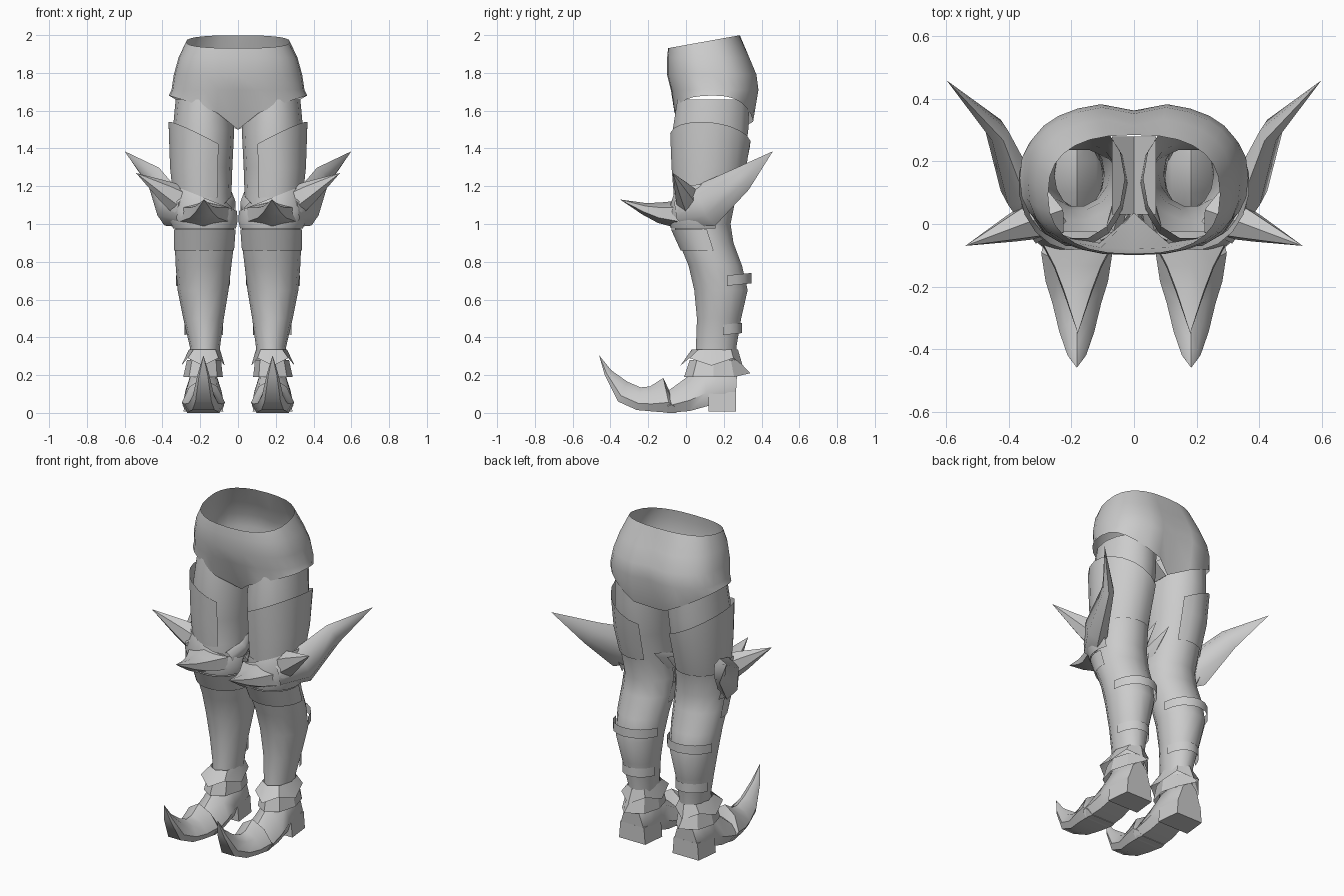
import bpy, bmesh
from math import sin, cos, pi, radians
from mathutils import Vector

cube = bpy.data.objects.get("Cube")
if cube:
    bpy.data.objects.remove(cube, do_unlink=True)

grey = bpy.data.materials.new("plain_grey")
grey.use_nodes = True
TONE = (0.6, 0.6, 0.6, 1)
grey.diffuse_color = TONE
grey.node_tree.nodes["Principled BSDF"].inputs["Base Color"].default_value = TONE


def loft(name, rings, closed=True, caps=(False, False), tip=None, mirror=True, sharp=45):
    """Skin a list of equal rings, with optional end caps or a pointed tip."""
    bm = bmesh.new()
    rows = [[bm.verts.new(p) for p in ring] for ring in rings]
    n = len(rows[0])
    span = range(n if closed else n - 1)
    for a, b in zip(rows, rows[1:]):
        for i in span:
            j = (i + 1) % n
            bm.faces.new((a[i], a[j], b[j], b[i]))
    if caps[0]:
        bm.faces.new(rows[0])
    if caps[1]:
        bm.faces.new(rows[-1])
    if tip:
        point = bm.verts.new(tip)
        for i in span:
            bm.faces.new((rows[-1][i], rows[-1][(i + 1) % n], point))
    bmesh.ops.recalc_face_normals(bm, faces=bm.faces)
    mesh = bpy.data.meshes.new(name)
    bm.to_mesh(mesh)
    bm.free()
    mesh.materials.append(grey)
    mesh.shade_smooth()
    mesh.set_sharp_from_angle(angle=radians(sharp))
    obj = bpy.data.objects.new(name, mesh)
    bpy.context.collection.objects.link(obj)
    if mirror:
        obj.modifiers.new("mirror", "MIRROR").use_mirror_merge = False
    return obj


def oval(z, x0, x1, y0, y1, n=14, arc=None, tilt=(0, 0)):
    """Level oval between the given bounds, whole or as an arc, optionally tilted."""
    cx, cy, rx, ry = (x0 + x1) / 2, (y0 + y1) / 2, (x1 - x0) / 2, (y1 - y0) / 2
    if arc:
        angles = [radians(arc[0] + (arc[1] - arc[0]) * i / (n - 1)) for i in range(n)]
    else:
        angles = [2 * pi * i / n for i in range(n)]
    return [(cx + rx * cos(a), cy + ry * sin(a),
             z + tilt[0] * rx * cos(a) + tilt[1] * ry * sin(a)) for a in angles]


def spike(name, sections, tip, n=6):
    """Horn along a path of (centre, thickness, height) sections."""
    centres = [Vector(s[0]) for s in sections] + [Vector(tip)]
    rings = []
    for i, (c, thick, high) in enumerate(sections):
        along = centres[i + 1] - centres[max(i - 1, 0)]
        side = along.cross(Vector((0, 0, 1))).normalized()
        up = side.cross(along).normalized()
        rings.append([centres[i] + side * thick * cos(2 * pi * k / n + pi / 2)
                      + up * high * sin(2 * pi * k / n + pi / 2) for k in range(n)])
    return loft(name, rings, tip=tip, sharp=50)


# Hips: open shell with a hem that rises to the outside
def soft(v):
    return (abs(v) ** 0.8) * (1 if v > 0 else -1)


def hip_ring(z, rx, front, back, tilt=0.0, hem=False):
    ring = []
    cy, ry = (front + back) / 2, (back - front) / 2
    for i in range(28):
        a = 2 * pi * i / 28
        x, y = rx * soft(cos(a)), cy + ry * soft(sin(a))
        near = max(0, 1 - abs(x) / 0.09)
        h = z + tilt * (y - cy)
        if hem:
            out = abs(x) / rx
            h = 1.5 + 0.18 * out ** (0.6 if y < cy else 1.2)
            y += near * (0.1 if y < cy else -0.07)
        elif y > cy and not tilt:
            y -= 0.025 * near
        ring.append((x, y, h))
    return ring


loft("hips", [
    hip_ring(1.965, 0.275, -0.095, 0.285, tilt=0.18),
    hip_ring(1.88, 0.315, -0.1, 0.34),
    hip_ring(1.79, 0.34, -0.1, 0.378),
    hip_ring(1.71, 0.352, -0.08, 0.388),
    hip_ring(1.6, 0.366, -0.065, 0.36, hem=True)], mirror=False)
loft("crotch_gusset", [[(-0.07, y, 1.56), (0, y, 1.5), (0.07, y, 1.56)]
                       for y in (0.03, 0.15, 0.28)], closed=False, mirror=False)

# Legs: one tube from under the hips to the ankle
loft("leg", [oval(*r) for r in (
    (1.66, 0.03, 0.33, -0.05, 0.34), (1.5, 0.02, 0.345, -0.075, 0.335),
    (1.3, 0.03, 0.35, -0.07, 0.31), (1.15, 0.035, 0.34, -0.06, 0.27),
    (1.0, 0.02, 0.33, -0.07, 0.24), (0.9, 0.02, 0.335, -0.04, 0.255),
    (0.78, 0.035, 0.33, 0.01, 0.3), (0.65, 0.05, 0.32, 0.04, 0.33),
    (0.5, 0.075, 0.29, 0.055, 0.295), (0.35, 0.095, 0.255, 0.05, 0.27),
    (0.2, 0.1, 0.255, 0.04, 0.26))])

# Thigh plate wrapping the outer side
loft("thigh_plate", [
    oval(1.45, 0.015, 0.37, -0.085, 0.343, arc=(-120, 120), tilt=(0.5, -0.1)),
    oval(1.3, 0.02, 0.362, -0.078, 0.32, arc=(-120, 120)),
    oval(1.14, 0.03, 0.345, -0.065, 0.275, arc=(-120, 120))], closed=False)

# Knee guard: front band plus horns
ARC = (-190, 25)
loft("knee_band", [
    oval(0.975, 0.01, 0.345, -0.08, 0.25, arc=ARC),
    oval(1.05, 0.0, 0.385, -0.1, 0.27, arc=ARC, tilt=(0.15, 0)),
    oval(1.14, 0.005, 0.36, -0.07, 0.26, arc=ARC, tilt=(0.4, 0))], closed=False)
spike("knee_front_horn", [((0.18, -0.03, 1.05), 0.15, 0.075),
                          ((0.18, -0.14, 1.06), 0.085, 0.055),
                          ((0.18, -0.22, 1.08), 0.05, 0.032)], (0.18, -0.35, 1.13))
spike("knee_back_horn", [((0.27, -0.02, 1.07), 0.07, 0.09),
                         ((0.365, 0.11, 1.1), 0.065, 0.12),
                         ((0.44, 0.3, 1.24), 0.035, 0.07)], (0.6, 0.46, 1.385))
spike("knee_side_horn", [((0.27, 0.03, 1.1), 0.08, 0.09),
                         ((0.38, -0.01, 1.17), 0.05, 0.06)], (0.54, -0.07, 1.27))
spike("knee_inner_horn", [((0.06, 0.0, 1.06), 0.03, 0.06),
                          ((0.035, 0.1, 1.1), 0.025, 0.05)], (0.045, 0.25, 1.2))

# Greave rim below the knee and straps behind the calf
loft("greave_rim", [
    oval(0.97, 0.012, 0.34, -0.08, 0.245, arc=(-190, 10)),
    oval(0.86, 0.02, 0.34, -0.03, 0.27, arc=(-190, 10))], closed=False)
for name, z, bounds in (("upper_calf_strap", 0.67, (0.04, 0.33, 0.03, 0.348)),
                        ("lower_calf_strap", 0.41, (0.078, 0.285, 0.05, 0.297))):
    loft(name, [oval(z + h, *bounds, n=9, arc=(10, 170), tilt=(0, 0.1))
                for h in (0, 0.055)], closed=False)

# Ankle cuffs: two flared, pointed layers
upper_hem = oval(0.265, 0.07, 0.3, -0.03, 0.3, n=8)
loft("upper_ankle_cuff", [
    oval(0.335, 0.095, 0.26, 0.03, 0.275, n=8),
    [(x, y, z + (0.025 if i % 2 else -0.015)) for i, (x, y, z) in enumerate(upper_hem)]], sharp=30)
lower_hem = oval(0.19, 0.08, 0.29, -0.01, 0.3, n=8)
lower_hem[2] = (0.185, 0.34, 0.21)
loft("lower_ankle_cuff", [oval(0.28, 0.09, 0.27, 0.02, 0.275, n=8), lower_hem], sharp=30)

# Shoes: sections run from a bottom point to a top ridge
PROFILE = ((-0.75, 0), (-1, 0.3), (-0.65, 0.75), (0, 1), (0.65, 0.75), (1, 0.3), (0.75, 0))


def shoe_section(half, yb, zb, yt, zt):
    return [(0.183 + half * w, yb + (yt - yb) * t, zb + (zt - zb) * t) for w, t in PROFILE]


loft("shoe_body", [shoe_section(*s) for s in (
    (0.075, 0.262, 0.06, 0.272, 0.24), (0.095, 0.2, 0.05, 0.2, 0.28),
    (0.098, 0.11, 0.035, 0.1, 0.27), (0.105, 0.02, 0.01, 0.02, 0.2),
    (0.11, -0.1, 0.0, -0.09, 0.12))], caps=(True, True))
loft("curled_toe", [shoe_section(*s) for s in (
    (0.105, -0.05, 0.0, -0.085, 0.11), (0.114, -0.08, 0.0, -0.12, 0.185),
    (0.1, -0.18, 0.008, -0.19, 0.14), (0.078, -0.26, 0.015, -0.24, 0.135),
    (0.056, -0.36, 0.06, -0.31, 0.165), (0.03, -0.43, 0.2, -0.395, 0.225))],
    caps=(True, False), tip=(0.183, -0.46, 0.305))
loft("shoe_heel", [[(0.183 + sx * half, y, z) for sx, y in ((-1, 0.12), (1, 0.12), (0.85, 0.265), (-0.85, 0.265))]
                   for z, half in ((0.008, 0.105), (0.11, 0.095))], caps=(True, True))
